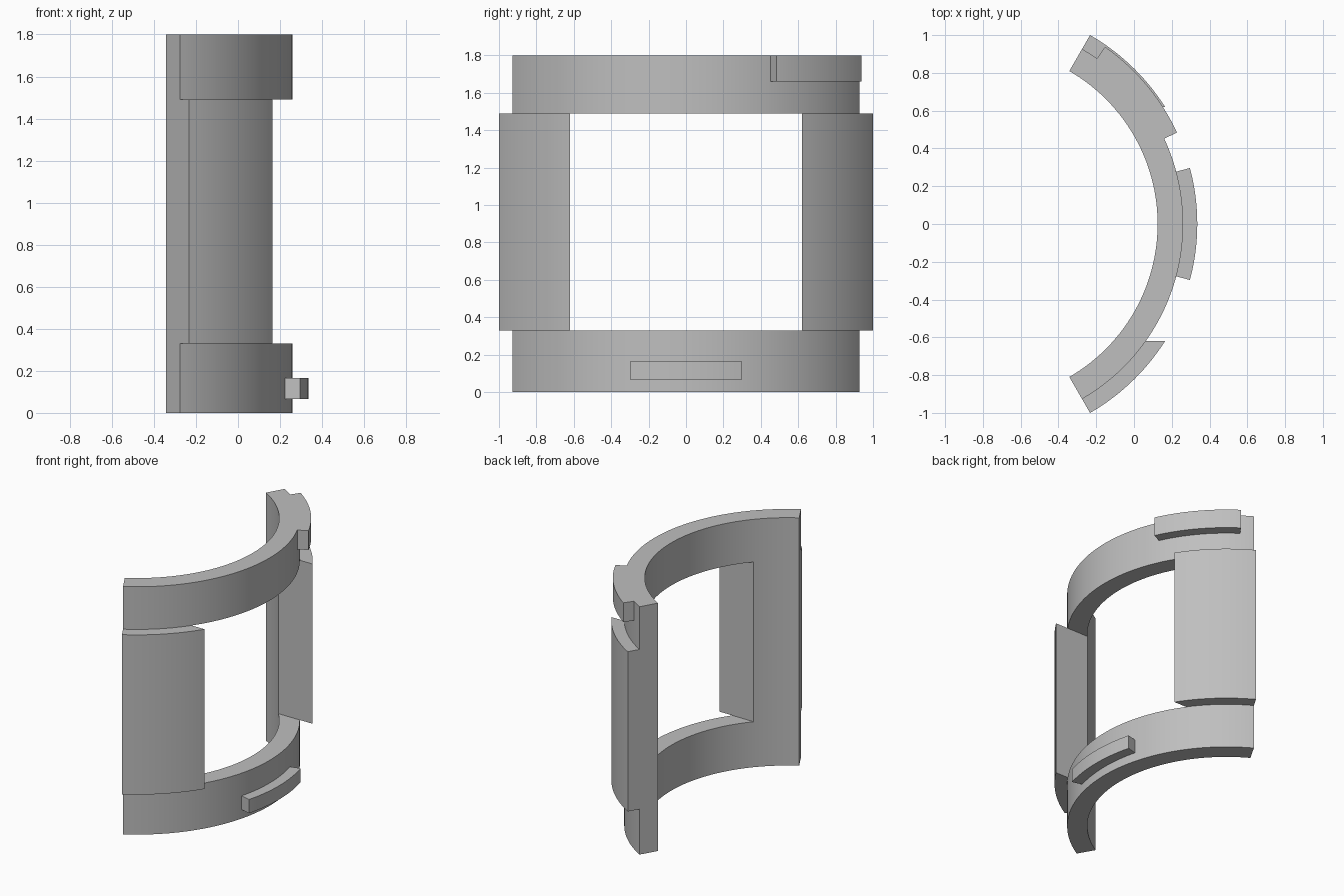
import bpy, bmesh
from math import radians, degrees, asin, sin, cos, ceil

cube = bpy.data.objects.get("Cube")
if cube:
    bpy.data.objects.remove(cube, do_unlink=True)

# Shared dimensions: all parts are concentric arcs
CENTRE_X = -0.81
INNER, RING, PILLAR, LUG = 0.935, 1.07, 1.155, 1.145
HALF_SPAN = 60
HEIGHT, SILL, LINTEL = 1.8, 0.33, 1.49
WINDOW_Y = 0.62
STEP = 1.25

grey = bpy.data.materials.new("grey")
grey.use_nodes = True
colour = (0.52, 0.52, 0.52, 1)
grey.diffuse_color = colour
grey.node_tree.nodes["Principled BSDF"].inputs["Base Color"].default_value = colour


def arc_block(name, inner, outer, z0, z1, inner_span, outer_span=None):
    """Curved block; each span is (start, end) in degrees for that radius."""
    outer_span = outer_span or inner_span
    n = ceil(abs(inner_span[1] - inner_span[0]) / STEP)
    bm = bmesh.new()
    sections = []
    for i in range(n + 1):
        t = i / n
        section = []
        for r, span, z in ((inner, inner_span, z0), (outer, outer_span, z0),
                           (outer, outer_span, z1), (inner, inner_span, z1)):
            a = radians(span[0] + (span[1] - span[0]) * t)
            section.append(bm.verts.new((CENTRE_X + r * cos(a), r * sin(a), z)))
        sections.append(section)
    for a, b in zip(sections, sections[1:]):
        for k in range(4):
            m = (k + 1) % 4
            bm.faces.new((a[k], a[m], b[m], b[k]))
    bm.faces.new(sections[0])
    bm.faces.new(sections[-1])
    bmesh.ops.recalc_face_normals(bm, faces=bm.faces)
    mesh = bpy.data.meshes.new(name)
    bm.to_mesh(mesh)
    bm.free()
    mesh.materials.append(grey)
    obj = bpy.data.objects.new(name, mesh)
    bpy.context.collection.objects.link(obj)
    bpy.ops.object.select_all(action='DESELECT')
    obj.select_set(True)
    bpy.context.view_layer.objects.active = obj
    bpy.ops.object.shade_smooth_by_angle(angle=radians(30))
    return obj


# Upper and lower half rings
full = (-HALF_SPAN, HALF_SPAN)
arc_block("lower_ring", INNER, RING, 0, SILL, full)
arc_block("upper_ring", INNER, RING, LINTEL, HEIGHT, full)

# Thick pillars, cut flat along the window sides
edge_in = degrees(asin(WINDOW_Y / INNER))
edge_out = degrees(asin(WINDOW_Y / PILLAR))
for side, name in ((-1, "front_pillar"), (1, "back_pillar")):
    arc_block(name, INNER, PILLAR, SILL, LINTEL,
              (side * edge_in, side * HALF_SPAN),
              (side * edge_out, side * HALF_SPAN))

# Raised lugs on the outside of the rings
arc_block("lower_lug", RING, LUG, 0.065, 0.165, (-15, 15))
arc_block("upper_lug", RING, LUG, 1.66, HEIGHT, (25, 55))
